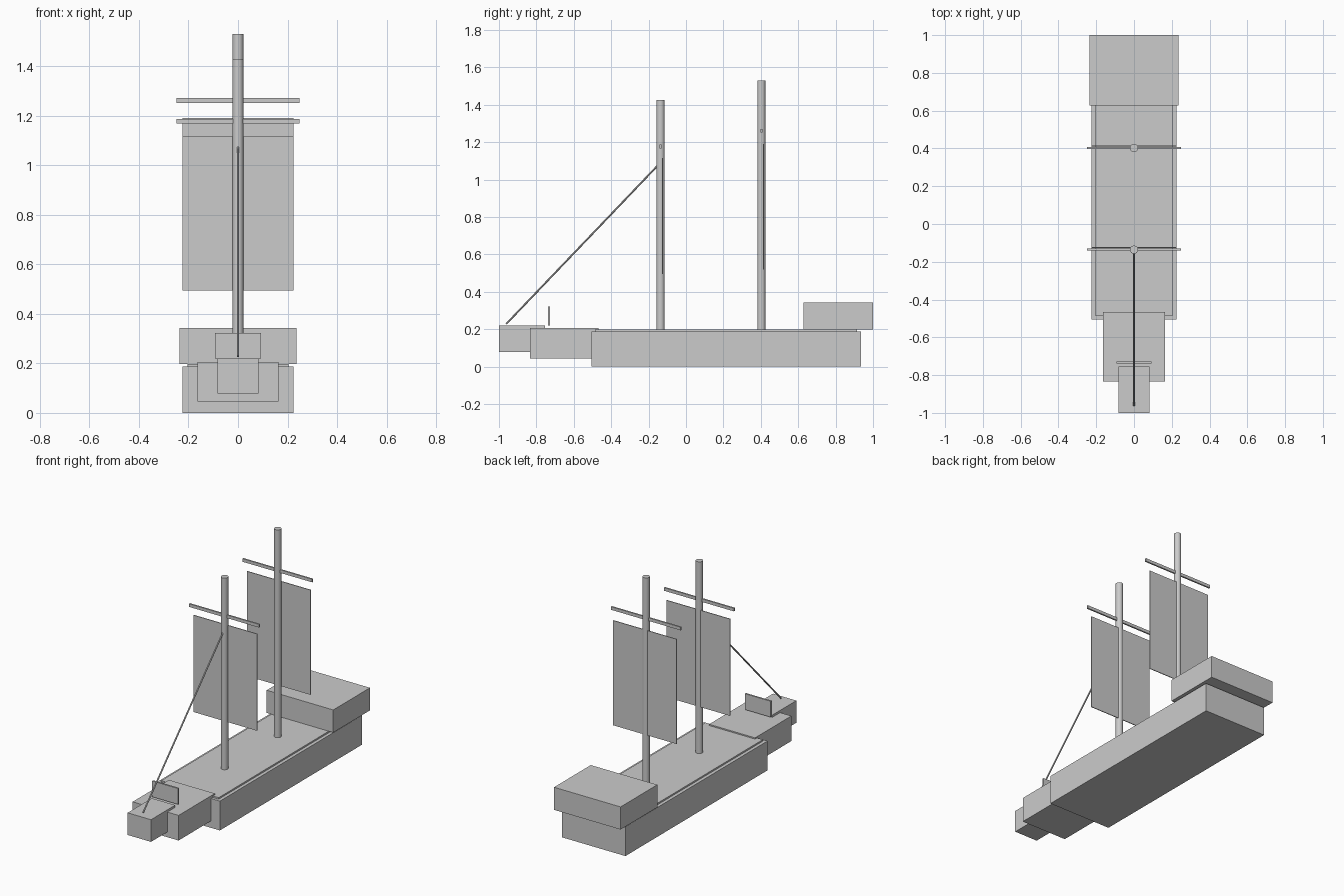
import bpy
from mathutils import Vector

if "Cube" in bpy.data.objects:
    bpy.data.objects.remove(bpy.data.objects["Cube"])


def box(name, x, y0, y1, z0, z1):
    """Box centred on x = 0 with half width x."""
    bpy.ops.mesh.primitive_cube_add(size=1, location=(0, (y0 + y1) / 2, (z0 + z1) / 2))
    ob = bpy.context.object
    ob.name = name
    ob.scale = (2 * x, y1 - y0, z1 - z0)
    bpy.ops.object.transform_apply(location=False, rotation=False, scale=True)
    return ob


def rod(name, a, b, radius, sides):
    """Round rod from point a to point b."""
    a, b = Vector(a), Vector(b)
    d = b - a
    bpy.ops.mesh.primitive_cylinder_add(vertices=sides, radius=radius, depth=d.length,
                                        location=(a + b) / 2,
                                        rotation=d.to_track_quat('Z', 'Y').to_euler())
    ob = bpy.context.object
    ob.name = name
    bpy.ops.object.shade_smooth_by_angle()
    return ob


# Hull, deck, stepped bow and stern cabin
box("hull", 0.225, -0.505, 0.935, 0, 0.188)
box("deck", 0.204, -0.487, 0.915, 0.18, 0.198)
box("bow_middle", 0.163, -0.835, -0.467, 0.045, 0.206)
box("bow_tip", 0.083, -1.0, -0.755, 0.078, 0.22)
box("bow_plate", 0.092, -0.738, -0.727, 0.22, 0.322)
box("stern_cabin", 0.236, 0.628, 1.0, 0.198, 0.343)

# Masts with yard and square sail: name, y, mast top, yard z, sail bottom, sail top
for name, y, top, yard, s0, s1 in (
    ("fore", -0.136, 1.427, 1.178, 0.495, 1.116),
    ("main", 0.403, 1.53, 1.262, 0.52, 1.192),
):
    rod(name + "_mast", (0, y, 0.198), (0, y, top), 0.022, 16)
    box(name + "_yard", 0.248, y - 0.005, y + 0.005, yard - 0.01, yard + 0.01)
    box(name + "_sail", 0.225, y + 0.008, y + 0.013, s0, s1)

# Rigging line from the bow to the fore mast
rod("forestay", (0, -0.961, 0.229), (0, -0.152, 1.075), 0.005, 8)
